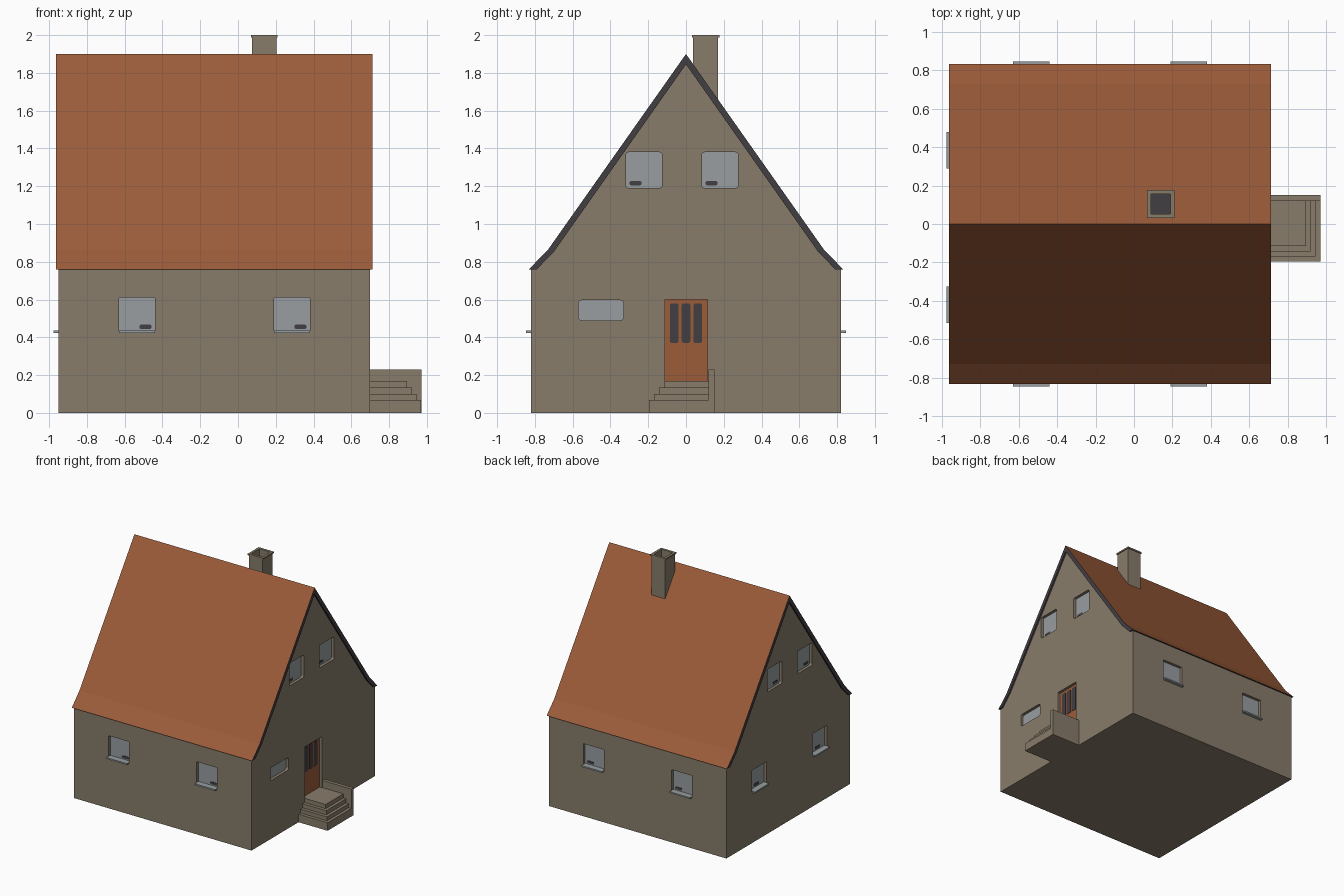
import bpy, bmesh
from mathutils import Vector

if "Cube" in bpy.data.objects:
    bpy.data.objects.remove(bpy.data.objects["Cube"])


def material(name, rgb):
    m = bpy.data.materials.new(name)
    lin = [((c / 255 + 0.055) / 1.055) ** 2.4 for c in rgb]
    m.diffuse_color = (*lin, 1)
    m.use_nodes = True
    m.node_tree.nodes["Principled BSDF"].inputs["Base Color"].default_value = m.diffuse_color
    return m


PLASTER = material("taupe plaster", (136, 124, 106))
TILE = material("terracotta", (156, 92, 58))
DARK = material("dark grey", (66, 62, 66))
GLASS = material("pale grey glass", (152, 158, 160))


def finish(name, bm, *mats):
    bmesh.ops.recalc_face_normals(bm, faces=bm.faces)
    me = bpy.data.meshes.new(name)
    bm.to_mesh(me)
    bm.free()
    for m in mats:
        me.materials.append(m)
    ob = bpy.data.objects.new(name, me)
    bpy.context.collection.objects.link(ob)
    return ob


def add_box(bm, lo, hi):
    lo, hi = Vector(lo), Vector(hi)
    verts = bmesh.ops.create_cube(bm, size=1)["verts"]
    for v in verts:
        v.co = Vector((lo[i] if v.co[i] < 0 else hi[i]) for i in range(3))
    return verts


def box(name, lo, hi, mat):
    bm = bmesh.new()
    add_box(bm, lo, hi)
    return finish(name, bm, mat)


def prism(bm, profile, x0, x1):
    face = bm.faces.new([bm.verts.new((x0, y, z)) for y, z in profile])
    ext = bmesh.ops.extrude_face_region(bm, geom=[face])["geom"]
    bmesh.ops.translate(bm, vec=(x1 - x0, 0, 0),
                        verts=[g for g in ext if isinstance(g, bmesh.types.BMVert)])


def mirrored(half):
    # half profile from the left foot up to the ridge, completed to both sides
    return half + [(-y, z) for y, z in reversed(half) if y != 0]


# Each wall: depth axis, plane position, outward sign
WALLS = {"front": (1, -0.82, -1), "back": (1, 0.82, 1),
         "right": (0, 0.70, 1), "left": (0, -0.95, -1)}


def wall_box(bm, wall, u, v, d, radius=0):
    # box on a wall: u along the wall, v height, d distance outward
    axis, plane, sign = WALLS[wall]
    ds = sorted(plane + sign * k for k in d)
    lo, hi = [0, 0, v[0]], [0, 0, v[1]]
    lo[axis], hi[axis] = ds
    lo[1 - axis], hi[1 - axis] = u
    verts = add_box(bm, lo, hi)
    if radius:
        edges = {e for p in verts for e in p.link_edges
                 if abs(e.verts[0].co[axis] - e.verts[1].co[axis]) > 1e-4}
        bmesh.ops.bevel(bm, geom=list(edges), offset=radius, segments=4,
                        profile=0.5, affect='EDGES')


def plate(name, wall, u, v, d, mat, radius=0):
    bm = bmesh.new()
    wall_box(bm, wall, u, v, d, radius)
    return finish(name, bm, mat)


# House body with gables
bm = bmesh.new()
prism(bm, mirrored([(-0.82, 0), (-0.82, 0.765), (-0.795, 0.767),
                    (-0.71, 0.86), (0, 1.86)]), -0.95, 0.70)
house = finish("house_walls", bm, PLASTER)

# Roof: tiles on top, dark verge and underside
bm = bmesh.new()
outer = mirrored([(-0.832, 0.76), (-0.73, 0.865), (0, 1.9)])
inner = mirrored([(-0.79, 0.76), (-0.70, 0.852), (0, 1.845)])
prism(bm, outer + inner[::-1], -0.963, 0.713)
roof = finish("roof", bm, DARK, TILE)
for p in roof.data.polygons:
    p.material_index = int(p.normal.z > 0.2)

# Window list: wall, u range, v range, sill, corner radius, dark patch offset
windows = []
for wall in ("front", "back"):
    for u0 in (-0.63, 0.19):
        windows.append((wall, (u0, u0 + 0.19), (0.43, 0.61), True, 0.004, 0.045))
for u0 in (-0.515, 0.29):
    windows.append(("left", (u0, u0 + 0.19), (0.43, 0.61), True, 0.004, 0.0))
for wall in ("left", "right"):
    for u0 in (-0.318, 0.084):
        windows.append((wall, (u0, u0 + 0.192), (1.19, 1.38), False, 0.015, -0.045))
windows.append(("right", (-0.57, -0.33), (0.49, 0.597), False, 0.02, None))

# Cut the window and door recesses
bm = bmesh.new()
for wall, u, v, sill, r, patch in windows:
    wall_box(bm, wall, u, v, (-0.03, 0.05), r)
wall_box(bm, "right", (-0.11, 0.115), (0.17, 0.60), (-0.03, 0.05))
cutter = finish("recess_cutter", bm, PLASTER)
cutter.hide_render = True
mod = house.modifiers.new("recesses", 'BOOLEAN')
mod.operation, mod.solver, mod.object = 'DIFFERENCE', 'EXACT', cutter
bpy.context.view_layer.objects.active = house
bpy.ops.object.modifier_apply(modifier=mod.name)
bpy.data.objects.remove(cutter)

# Panes, small dark reflections and sills
for wall, u, v, sill, r, patch in windows:
    plate("window_pane", wall, u, v, (-0.032, -0.024), GLASS, r)
    mid = (u[0] + u[1]) / 2
    if patch is not None:
        plate("pane_reflection", wall, (mid + patch - 0.032, mid + patch + 0.032),
              (v[0] + 0.015, v[0] + 0.037), (-0.026, -0.022), DARK, 0.008)
    if sill:
        plate("window_sill", wall, u, (0.424, 0.436), (-0.028, 0.026), GLASS)

# Door with three tall dark lights
plate("door", "right", (-0.11, 0.115), (0.17, 0.60), (-0.032, -0.023), TILE)
for c in (-0.062, 0.0, 0.062):
    plate("door_light", "right", (c - 0.023, c + 0.023), (0.37, 0.58),
          (-0.025, -0.020), DARK, 0.012)

# Entrance steps, narrowing upward, and the side wall
for i, top in enumerate((0.067, 0.10, 0.135, 0.17)):
    low = 0 if i == 0 else top - 0.036
    box("entrance_step", (0.69, -0.196 + 0.027 * i, low),
        (0.97 - 0.025 * i, 0.125, top), PLASTER)
box("step_side_wall", (0.69, 0.12, 0), (0.971, 0.15, 0.23), PLASTER)

# Chimney with a thin cap rim and a dark flue
bm = bmesh.new()
add_box(bm, (0.075, 0.038, 1.55), (0.203, 0.17, 1.988))
top = max(bm.faces, key=lambda f: f.calc_center_median().z)
for grow, dz in ((0.007, 0), (0, 0.012), (-0.02, 0), (0, -0.09)):
    top = bmesh.ops.extrude_discrete_faces(bm, faces=[top])["faces"][0]
    c = top.calc_center_median()
    for v in top.verts:
        v.co.x += grow if v.co.x > c.x else -grow
        v.co.y += grow if v.co.y > c.y else -grow
        v.co.z += dz
top.material_index = 1
finish("chimney", bm, PLASTER, DARK)
